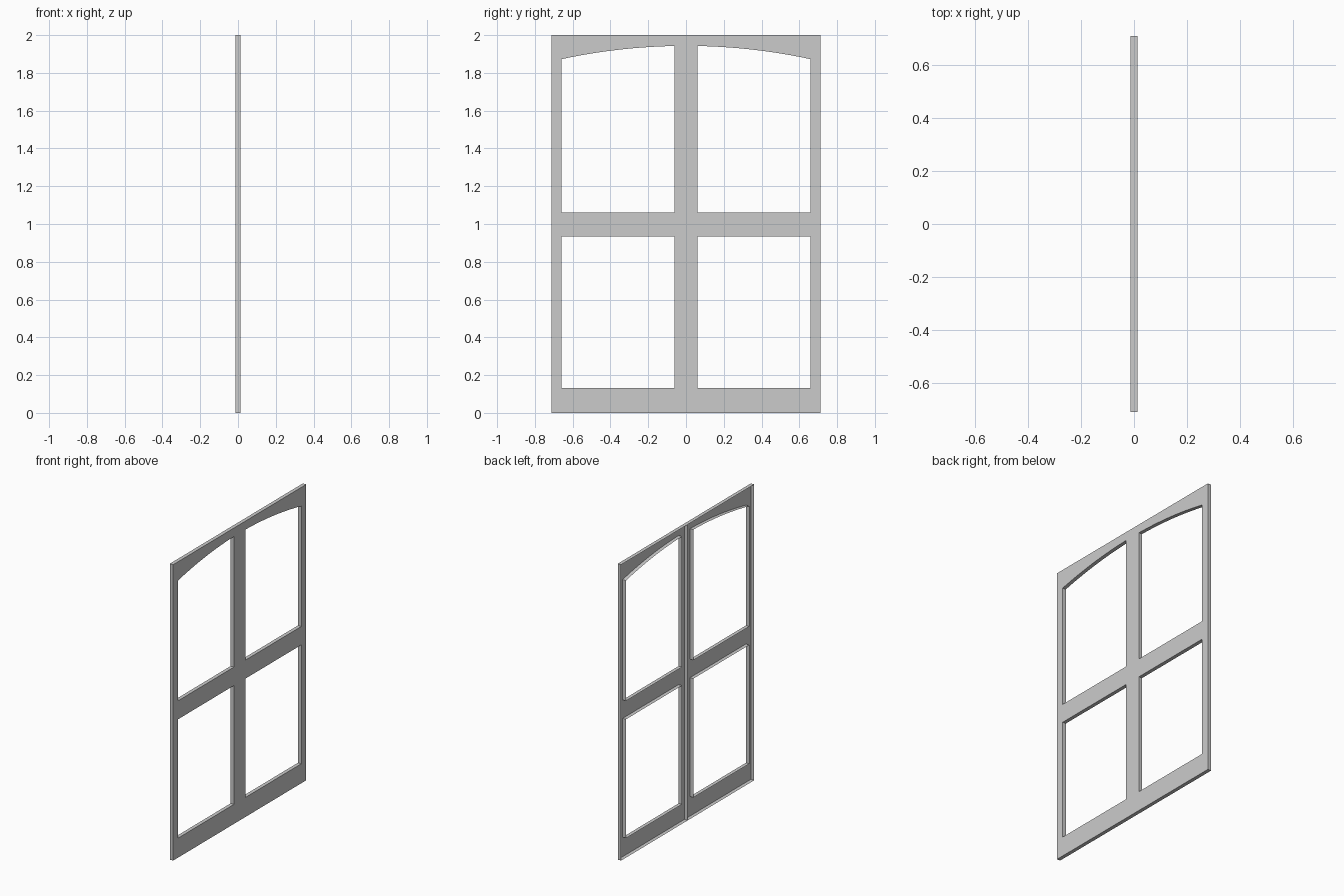
import bpy, bmesh, math

if "Cube" in bpy.data.objects:
    bpy.data.objects.remove(bpy.data.objects["Cube"])

HALF_T = 0.0125          # half thickness
W, H = 0.711, 2.0        # leaf width and height
IN, OUT = 0.061, 0.658   # glazing opening limits in y
R, APEX = 3.13, 1.943    # arch radius and crown height


def rect(y0, y1, z0, z1):
    return [(y0, z0), (y1, z0), (y1, z1), (y0, z1)]


def arched_opening(z0, steps=14):
    # straight sides with one shared arch running over both leaves
    pts = [(IN, z0), (OUT, z0)]
    for i in range(steps + 1):
        y = OUT + (IN - OUT) * i / steps
        pts.append((y, APEX - R + math.sqrt(R * R - y * y)))
    return pts


def door_leaf(name, side):
    loops = [rect(0, W, 0, H), rect(IN, OUT, 0.132, 0.935), arched_opening(1.06)]
    bm = bmesh.new()
    edges = []
    for loop in loops:
        vs = [bm.verts.new((HALF_T, side * y, z)) for y, z in loop]
        edges += [bm.edges.new((vs[i - 1], vs[i])) for i in range(len(vs))]
    # front sheet with openings
    bmesh.ops.triangle_fill(bm, edges=edges, use_beauty=True, normal=(1, 0, 0))
    # rim walls, back left open
    rim = [e for e in bm.edges if e.is_boundary]
    ext = bmesh.ops.extrude_edge_only(bm, edges=rim)
    new = [g for g in ext["geom"] if isinstance(g, bmesh.types.BMVert)]
    bmesh.ops.translate(bm, verts=new, vec=(-2 * HALF_T, 0, 0))
    bmesh.ops.recalc_face_normals(bm, faces=bm.faces)
    front = max(bm.faces, key=lambda f: abs(f.normal.x))
    if front.normal.x < 0:
        bmesh.ops.reverse_faces(bm, faces=bm.faces)
    bmesh.ops.dissolve_limit(bm, angle_limit=0.001, verts=[], edges=bm.edges)
    me = bpy.data.meshes.new(name)
    bm.to_mesh(me)
    bm.free()
    ob = bpy.data.objects.new(name, me)
    bpy.context.collection.objects.link(ob)


# pair of mirrored leaves meeting at y = 0
door_leaf("left_door_leaf", -1)
door_leaf("right_door_leaf", 1)
